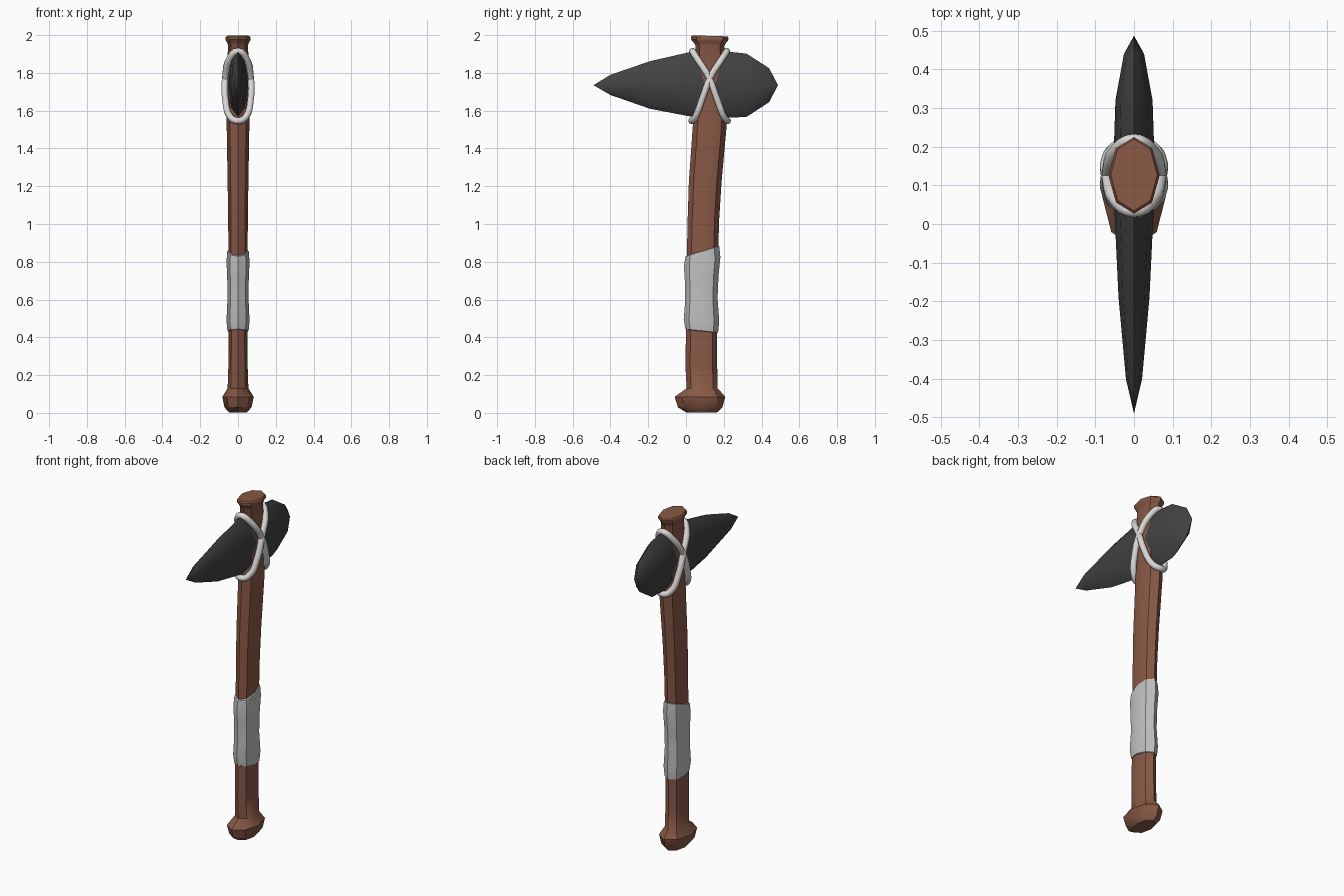
import bpy, bmesh, math
from mathutils import Vector

if "Cube" in bpy.data.objects:
    bpy.data.objects.remove(bpy.data.objects["Cube"])


def material(name, rgb):
    m = bpy.data.materials.new(name)
    m.diffuse_color = (*rgb, 1)
    m.use_nodes = True
    m.node_tree.nodes["Principled BSDF"].inputs["Base Color"].default_value = m.diffuse_color
    return m


WOOD = material("brown wood", (0.245, 0.098, 0.06))
STONE = material("dark stone", (0.055, 0.055, 0.055))
CLOTH = material("grey cloth", (0.53, 0.53, 0.53))
CORD = material("pale cord", (0.70, 0.69, 0.67))


def smooth(obj, angle):
    bpy.ops.object.select_all(action='DESELECT')
    obj.select_set(True)
    bpy.context.view_layer.objects.active = obj
    bpy.ops.object.shade_smooth_by_angle(angle=math.radians(angle))


def loft(name, rings, mat, angle=35):
    """Skin a list of vertex rings and cap both ends."""
    bm = bmesh.new()
    loops = [[bm.verts.new(p) for p in ring] for ring in rings]
    n = len(loops[0])
    for a, b in zip(loops, loops[1:]):
        for i in range(n):
            j = (i + 1) % n
            bm.faces.new((a[i], a[j], b[j], b[i]))
    bm.faces.new(loops[0][::-1])
    bm.faces.new(loops[-1])
    bmesh.ops.remove_doubles(bm, verts=bm.verts, dist=0.0002)
    bmesh.ops.recalc_face_normals(bm, faces=bm.faces)
    mesh = bpy.data.meshes.new(name)
    bm.to_mesh(mesh)
    bm.free()
    obj = bpy.data.objects.new(name, mesh)
    bpy.context.collection.objects.link(obj)
    mesh.materials.append(mat)
    smooth(obj, angle)
    return obj


OCT = [(math.cos(i * math.pi / 4), math.sin(i * math.pi / 4)) for i in range(8)]


def level_ring(z, y0, y1, hx, slope=0.0):
    """Eight-sided ring across the shaft, tilted by slope along y."""
    yc, hy = (y0 + y1) / 2, (y1 - y0) / 2
    return [(hx * c, yc + hy * s, z + slope * hy * s) for c, s in OCT]


# Curved shaft with pommel and top rim: z, y front, y back, half width, tilt
SHAFT = [
    (0.003, 0.00, 0.165, 0.048, 0), (0.03, -0.043, 0.193, 0.072, 0),
    (0.085, -0.06, 0.208, 0.083, 0), (0.13, 0.003, 0.168, 0.055, 0),
    (0.25, -0.003, 0.165, 0.051, 0), (0.45, 0.0, 0.165, 0.050, 0),
    (0.85, 0.005, 0.170, 0.051, 0), (1.03, 0.009, 0.176, 0.052, 0),
    (1.22, 0.015, 0.188, 0.055, 0), (1.52, 0.036, 0.215, 0.060, 0),
    (1.75, 0.045, 0.215, 0.060, 0), (1.945, 0.05, 0.202, 0.053, -0.03),
    (1.962, 0.037, 0.212, 0.058, -0.03), (1.974, 0.027, 0.223, 0.066, -0.03),
    (1.988, 0.027, 0.225, 0.066, -0.03), (1.996, 0.034, 0.220, 0.060, -0.03),
]
loft("handle", [level_ring(*r) for r in SHAFT], WOOD)

# Wavy cloth grip with slanted ends
GRIP = [
    (0.432, 0.002, 0.166, 0.052, -0.1), (0.435, -0.003, 0.170, 0.056, -0.1),
    (0.49, -0.012, 0.176, 0.061, -0.03), (0.60, -0.004, 0.167, 0.056, 0.05),
    (0.71, -0.006, 0.172, 0.057, 0.15), (0.80, -0.011, 0.182, 0.061, 0.25),
    (0.855, -0.003, 0.176, 0.057, 0.3), (0.858, 0.004, 0.170, 0.052, 0.3),
]
loft("grip_wrap", [level_ring(*r) for r in GRIP], CLOTH)

# Stone head running front to back: y, z bottom, z top, half thickness
HEAD = [
    (-0.49, 1.735, 1.735, 0), (-0.40, 1.683, 1.79, 0.021),
    (-0.19, 1.61, 1.862, 0.040), (0.02, 1.57, 1.91, 0.050),
    (0.17, 1.56, 1.918, 0.053), (0.32, 1.567, 1.902, 0.048),
    (0.44, 1.645, 1.825, 0.026), (0.487, 1.735, 1.735, 0),
]
loft("stone_head", [[(h * c, y, (a + b) / 2 + (b - a) / 2 * s) for c, s in OCT]
                    for y, a, b, h in HEAD], STONE)

# Two crossed cord loops that bind the head to the shaft
HALF = [(0, 0.034, 1.915), (0.042, 0.056, 1.88), (0.067, 0.122, 1.775),
        (0.067, 0.165, 1.66), (0.040, 0.202, 1.565), (0, 0.220, 1.546)]
AXIS_Y = 0.125


def cord_loop(name, flip):
    pts = HALF + [(-x, y, z) for x, y, z in HALF[-2:0:-1]]
    if flip:
        pts = [(x, 2 * AXIS_Y - y, z) for x, y, z in pts]
    curve = bpy.data.curves.new(name, 'CURVE')
    curve.dimensions = '3D'
    curve.bevel_depth = 0.018
    curve.bevel_resolution = 2
    curve.resolution_u = 4
    spline = curve.splines.new('BEZIER')
    spline.bezier_points.add(len(pts) - 1)
    for bp, p in zip(spline.bezier_points, pts):
        bp.co = Vector(p)
        bp.handle_left_type = bp.handle_right_type = 'AUTO'
    spline.use_cyclic_u = True
    curve.materials.append(CORD)
    obj = bpy.data.objects.new(name, curve)
    bpy.context.collection.objects.link(obj)
    bpy.ops.object.select_all(action='DESELECT')
    obj.select_set(True)
    bpy.context.view_layer.objects.active = obj
    bpy.ops.object.convert(target='MESH')
    smooth(bpy.context.view_layer.objects.active, 60)


cord_loop("binding_cord_a", False)
cord_loop("binding_cord_b", True)
